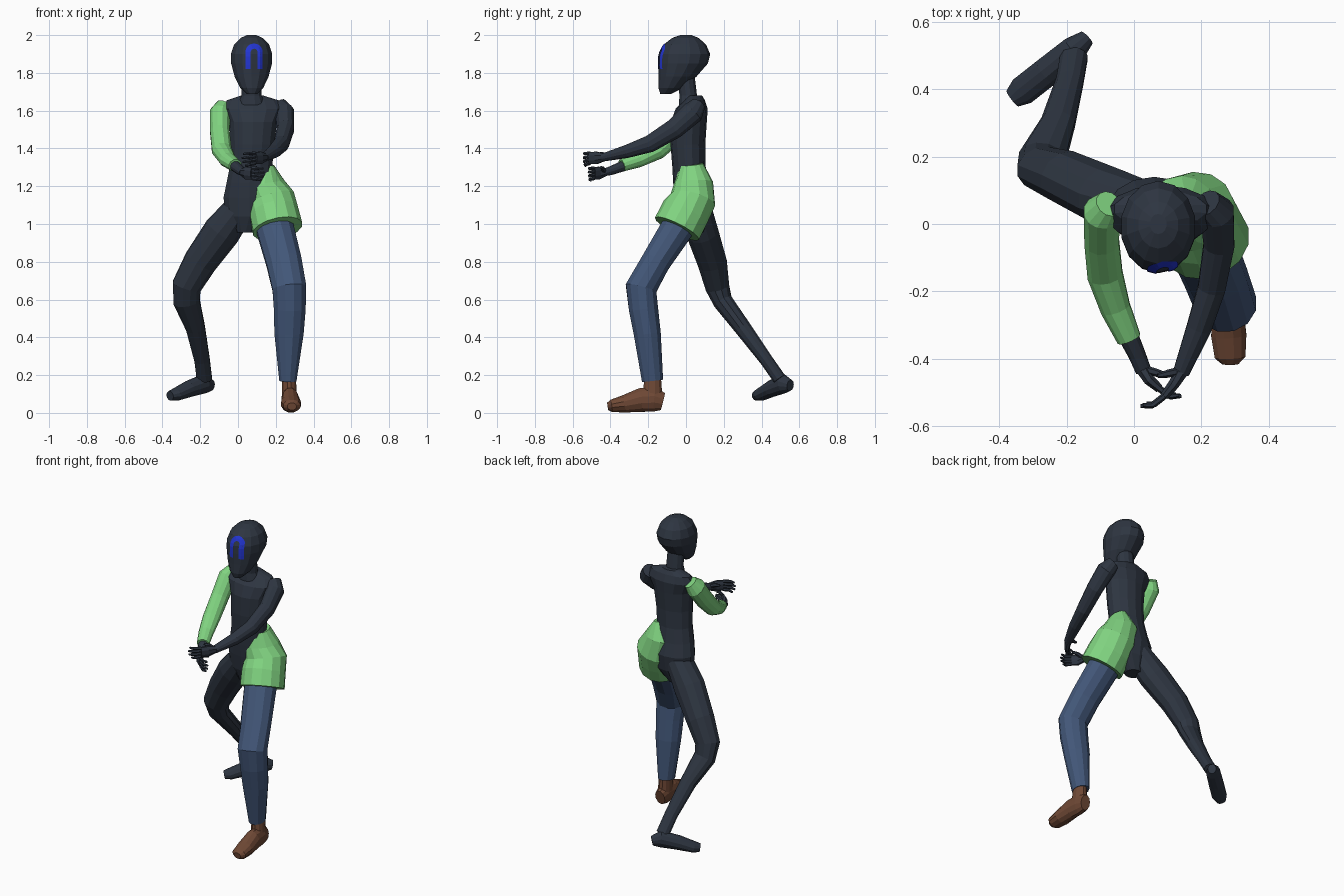
import bpy, bmesh, math
from mathutils import Vector
from mathutils.bvhtree import BVHTree

X, Y, Z = Vector((1, 0, 0)), Vector((0, 1, 0)), Vector((0, 0, 1))


def material(name, rgb):
    m = bpy.data.materials.new(name)
    m.diffuse_color = (*rgb, 1)
    return m


DARK = material("dark slate", (0.027, 0.036, 0.053))
GREEN = material("leaf green", (0.22, 0.66, 0.22))
DENIM = material("denim blue", (0.055, 0.095, 0.19))
BROWN = material("shoe brown", (0.16, 0.066, 0.036))
BLUE = material("bright blue", (0.016, 0.035, 0.63))


def finish(bm, name, mat):
    bmesh.ops.recalc_face_normals(bm, faces=bm.faces)
    me = bpy.data.meshes.new(name)
    bm.to_mesh(me)
    bm.free()
    ob = bpy.data.objects.new(name, me)
    me.materials.append(mat)
    bpy.context.collection.objects.link(ob)
    return ob


def loft(name, mat, rings, ref=X, normal=None, sides=12):
    """Skin elliptical rings (x, y, z, radius along ref, other radius)."""
    bm = bmesh.new()
    centres = [Vector(r[:3]) for r in rings]
    loops = []
    for i, r in enumerate(rings):
        a, b = centres[max(i - 1, 0)], centres[min(i + 1, len(rings) - 1)]
        t = normal or (b - a).normalized()
        u = (ref - t * ref.dot(t)).normalized()
        v = t.cross(u)
        ring = []
        for k in range(sides):
            w = 2 * math.pi * (k + 0.5) / sides
            ring.append(bm.verts.new(centres[i] + u * r[3] * math.cos(w) + v * r[4] * math.sin(w)))
        loops.append(ring)
    for p, q in zip(loops, loops[1:]):
        for k in range(sides):
            n = (k + 1) % sides
            bm.faces.new((p[k], p[n], q[n], q[k]))
    bm.faces.new(loops[0])
    bm.faces.new(loops[-1])
    return finish(bm, name, mat)


# Head and neck
head = loft("head", DARK, [
    (.075, -.108, 1.688, .028, .028), (.073, -.08, 1.72, .062, .066),
    (.072, -.045, 1.78, .092, .100), (.072, -.015, 1.85, .111, .131),
    (.072, -.008, 1.90, .112, .136), (.072, -.006, 1.95, .095, .112),
    (.072, -.003, 1.985, .06, .07), (.072, 0, 2.0, .025, .03)], normal=Z, sides=14)
loft("neck", DARK, [(.072, .02, 1.63, .075, .06), (.072, .012, 1.68, .055, .048),
                    (.072, .0, 1.78, .053, .048)], normal=Z)

# Arch-shaped face mark, laid on the head surface
tree = BVHTree.FromPolygons([v.co for v in head.data.vertices],
                            [p.vertices for p in head.data.polygons])
path = [(-1, 0, 1.82 + .0225 * i) for i in range(4)]
path += [(-math.cos(math.pi * i / 8), math.sin(math.pi * i / 8), 1.91) for i in range(9)]
path += [(1, 0, 1.8875 - .0225 * i) for i in range(4)]
bm = bmesh.new()
rows = []
for dx, dz, z in path:
    row = []
    for rad in (.018, .032, .046):
        p = Vector((.085 + dx * rad, -1, z + dz * rad))
        hit = tree.ray_cast(p, Y)[0]
        row.append(bm.verts.new(hit - Y * .004))
    rows.append(row)
for p, q in zip(rows, rows[1:]):
    for k in range(2):
        bm.faces.new((p[k], p[k + 1], q[k + 1], q[k]))
mark = finish(bm, "face_mark", BLUE)
if mark.data.polygons[0].normal.y > 0:
    mark.data.flip_normals()

# Torso
loft("torso", DARK, [
    (.04, .04, .955, .05, .05), (.06, .04, 1.04, .13, .085), (.06, .04, 1.14, .14, .10),
    (.062, .025, 1.22, .125, .093), (.07, .015, 1.31, .115, .088), (.076, .01, 1.42, .118, .092),
    (.08, .015, 1.54, .13, .095), (.08, .03, 1.61, .165, .085), (.078, .045, 1.655, .14, .055),
    (.075, .045, 1.68, .06, .04)], normal=Z, sides=14)

# Green garment over the left hip
loft("hip_garment", GREEN, [
    (.152, .03, 1.315, .04, .062), (.14, .04, 1.22, .107, .103), (.175, .037, 1.13, .128, .122),
    (.19, -.005, 1.06, .132, .13), (.21, -.048, .975, .135, .13)], sides=14)

# Left leg in trousers with a shoe
loft("trouser_leg", DENIM, [
    (.16, .02, 1.12, .08, .08), (.195, -.045, .98, .102, .09), (.243, -.16, .80, .097, .08),
    (.272, -.238, .66, .093, .086), (.274, -.225, .55, .087, .08), (.27, -.205, .42, .08, .074),
    (.264, -.177, .17, .047, .058)])
loft("shoe", BROWN, [
    (.273, -.122, .06, .034, .048), (.274, -.17, .072, .044, .068), (.277, -.24, .068, .047, .065),
    (.281, -.33, .047, .054, .047), (.285, -.395, .037, .047, .034), (.285, -.415, .034, .025, .02)])
loft("shoe_ankle", BROWN, [(.273, -.178, .07, .042, .056), (.27, -.176, .19, .037, .045)])

# Bare right leg stepping back
loft("back_leg", DARK, [
    (.015, .05, 1.09, .08, .085), (-.085, .085, .96, .10, .088), (-.2, .138, .80, .09, .08),
    (-.272, .165, .67, .08, .066), (-.272, .195, .59, .072, .054), (-.225, .30, .45, .052, .046),
    (-.19, .425, .28, .042, .036), (-.178, .495, .18, .042, .036)])
loft("back_foot", DARK, [
    (-.14, .552, .145, .025, .03), (-.178, .517, .155, .042, .052), (-.26, .45, .127, .045, .044),
    (-.33, .395, .097, .045, .034), (-.36, .372, .09, .03, .026)], ref=Vector((.62, -.78, 0)))

# Arms
loft("green_sleeve", GREEN, [
    (-.075, .06, 1.63, .04, .042), (-.095, .035, 1.59, .056, .062), (-.096, -.05, 1.485, .053, .058),
    (-.086, -.15, 1.39, .054, .05), (-.055, -.25, 1.34, .046, .041), (-.015, -.34, 1.31, .037, .034)])
loft("right_forearm", DARK, [(-.02, -.325, 1.31, .031, .029), (.01, -.39, 1.285, .026, .025),
                             (.028, -.435, 1.272, .024, .02)])
loft("left_arm", DARK, [
    (.215, .062, 1.63, .045, .042), (.246, .035, 1.59, .052, .062), (.252, -.06, 1.505, .047, .055),
    (.23, -.19, 1.425, .042, .047), (.192, -.31, 1.385, .038, .036), (.14, -.44, 1.352, .025, .022)])


# Hands: palm, four curled fingers and a thumb
def hand(side, wrist, palm, knuckle, tip, thumb):
    loft(side + "_palm", DARK, [(*wrist, .022, .022), (*palm, .036, .018), (*knuckle, .034, .014)],
         ref=Z, sides=8)
    k, t = Vector(knuckle), Vector(tip)
    for i in range(4):
        off = Z * (.027 - .018 * i)
        reach = (.9, 1, .95, .75)[i]
        mid = k.lerp(t, .55 * reach) + off * 1.1 - Y * .012
        loft(f"{side}_finger_{i + 1}", DARK,
             [(*(k + off), .010, .010), (*mid, .009, .009),
              (*(k.lerp(t, reach) + off * 1.2), .006, .006)], ref=Z, sides=6)
    p, e = Vector(wrist), Vector(thumb)
    loft(side + "_thumb", DARK, [(*p, .013, .013), (*(p.lerp(e, .55) + Z * .006), .012, .012),
                                 (*e, .007, .007)], ref=Z, sides=6)


hand("left", (.142, -.435, 1.353), (.118, -.475, 1.35), (.09, -.51, 1.348),
     (.02, -.54, 1.338), (.07, -.45, 1.375))
hand("right", (.026, -.43, 1.273), (.045, -.462, 1.27), (.075, -.488, 1.268),
     (.14, -.51, 1.262), (.10, -.45, 1.30))
